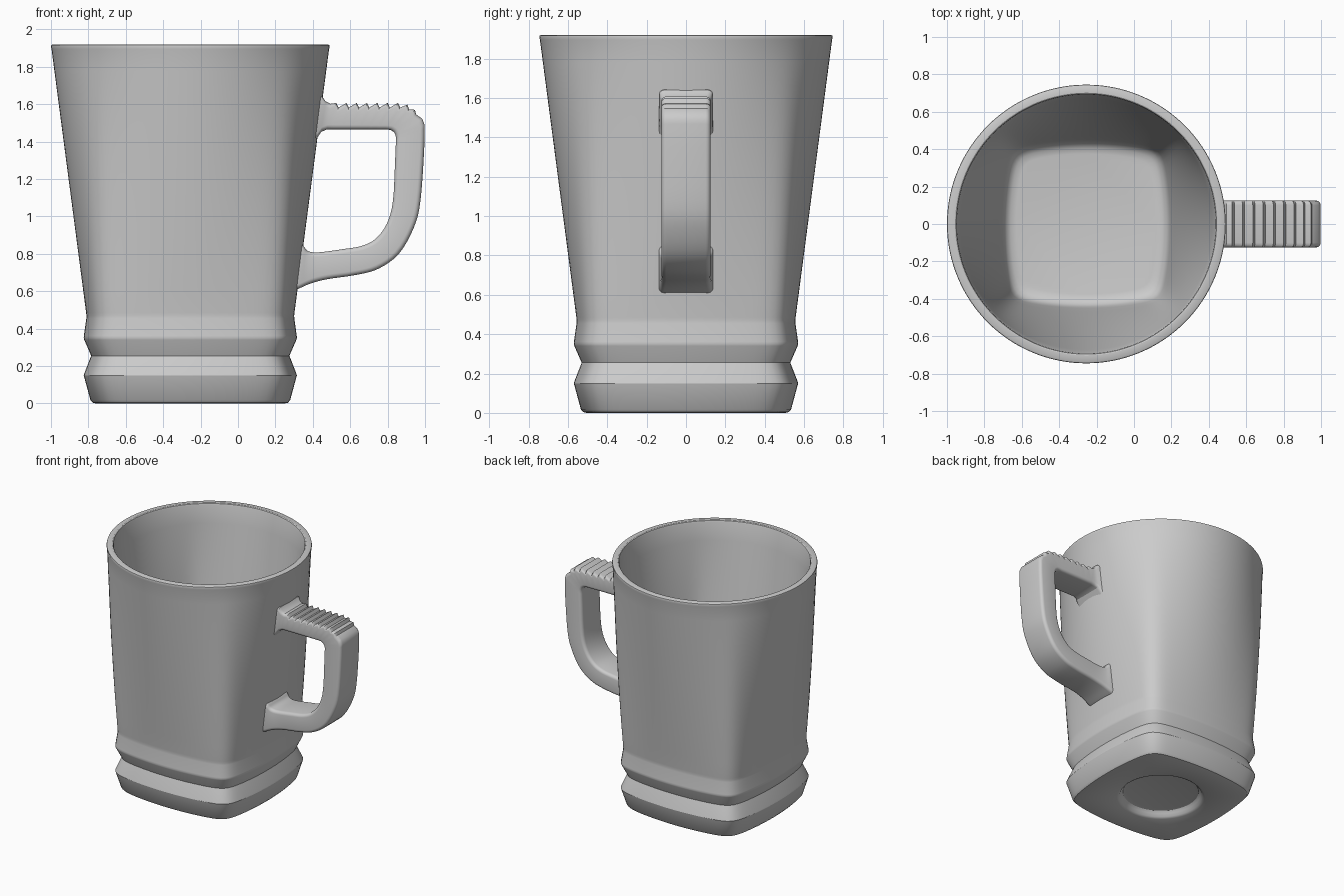
import bpy, bmesh, math

if "Cube" in bpy.data.objects:
    bpy.data.objects.remove(bpy.data.objects["Cube"])

CX = -0.255      # axis of the mug body
N = 128          # points around the body


def radius(a, roundness, ang):
    """Bulged rounded square of half width a, blended towards a circle."""
    R = 3.86 * a
    c = a - R
    total = 0
    for k in range(4):
        phi = ang - k * math.pi / 2
        r = c * math.cos(phi) + math.sqrt(R * R - (c * math.sin(phi)) ** 2)
        total += (r / a) ** -16
    square = a * total ** (-1 / 16)
    return square * (1 - roundness) + a * roundness


def loft(name, rings, closed_caps=True):
    """Skin a list of equally long point rings and cap both ends."""
    bm = bmesh.new()
    rows = [[bm.verts.new(p) for p in ring] for ring in rings]
    n = len(rows[0])
    for r0, r1 in zip(rows, rows[1:]):
        for i in range(n):
            j = (i + 1) % n
            bm.faces.new((r0[i], r0[j], r1[j], r1[i]))
    bm.faces.new(rows[0][::-1])
    bm.faces.new(rows[-1])
    bmesh.ops.recalc_face_normals(bm, faces=bm.faces)
    me = bpy.data.meshes.new(name)
    bm.to_mesh(me)
    bm.free()
    ob = bpy.data.objects.new(name, me)
    bpy.context.collection.objects.link(ob)
    bpy.ops.object.select_all(action='DESELECT')
    bpy.context.view_layer.objects.active = ob
    ob.select_set(True)
    bpy.ops.object.shade_smooth_by_angle(angle=math.radians(32))
    return ob


def span(p, q, steps):
    """Points from p towards q, leaving out both ends."""
    return [tuple(a + (b - a) * k / steps for a, b in zip(p, q))
            for k in range(1, steps)]


# Mug body: (half width, height, roundness) from recess, up outside, down inside
low, high = (0.557, 0.485, 0.0), (0.742, 1.895, 1.0)
in_high, in_low = (0.692, 1.905, 1.0), (0.45, 0.24, 0.0)
profile = [(0.25, 0.05, 1), (0.275, 0.045, 1), (0.29, 0.03, 1),
           (0.302, 0.01, 1), (0.32, 0.0, 1),
           (0.505, 0, 0), (0.522, 0.004, 0), (0.534, 0.018, 0),
           (0.567, 0.14, 0), (0.57, 0.15, 0), (0.567, 0.16, 0),
           (0.53, 0.255, 0),
           (0.567, 0.34, 0), (0.57, 0.35, 0), (0.569, 0.362, 0),
           (0.556, 0.455, 0), (0.5555, 0.47, 0), low]
profile += span(low, high, 12)
profile += [high, (0.745, 1.908, 1), (0.743, 1.916, 1), (0.736, 1.92, 1),
            (0.702, 1.92, 1), (0.696, 1.916, 1), in_high]
profile += span(in_high, in_low, 12)
profile += [in_low, (0.442, 0.20, 0), (0.428, 0.172, 0),
            (0.405, 0.156, 0), (0.375, 0.15, 0)]

rings = []
for a, z, rd in profile:
    ring = []
    for i in range(N):
        t = 2 * math.pi * i / N
        r = radius(a, rd, t)
        ring.append((CX + r * math.cos(t), r * math.sin(t), z))
    rings.append(ring)
loft("mug_body", rings)

# Handle stations: outer x, z, inner x, z, half depth
W = 0.125
stations = [(0.41, 1.655, 0.41, 1.40, 0.137), (0.452, 1.64, 0.43, 1.43, 0.135),
            (0.468, 1.615, 0.445, 1.452, 0.129), (0.495, 1.602, 0.475, 1.465, W)]
# Stepped thumb grip along the top
for i in range(7):
    x = 0.525 + 0.055 * i
    for dx, z in ((0, 1.607), (0.012, 1.582)):
        stations.append((x + dx, z, 0.49 + (x + dx - 0.51) * 0.85, 1.465, W))
stations += [(0.906, 1.598, 0.812, 1.463, W), (0.915, 1.572, 0.82, 1.46, W),
             (0.946, 1.570, 0.832, 1.452, W), (0.952, 1.546, 0.836, 1.447, W),
             (0.985, 1.522, 0.842, 1.435, W)]
# Smooth grip and lower arm
sweep = [(0.998, 1.49, 0.845, 1.42, W), (0.995, 1.35, 0.84, 1.30, W),
         (0.975, 1.08, 0.828, 1.08, W), (0.94, 0.94, 0.795, 0.96, W),
         (0.86, 0.80, 0.735, 0.88, W), (0.75, 0.72, 0.66, 0.842, W),
         (0.63, 0.687, 0.56, 0.825, W), (0.48, 0.665, 0.43, 0.808, W),
         (0.39, 0.642, 0.375, 0.815, 0.13), (0.32, 0.612, 0.347, 0.845, 0.137),
         (0.285, 0.60, 0.31, 0.87, 0.138)]


def spline(pts, steps):
    out = []
    for k in range(len(pts) - 1):
        p0, p1 = pts[max(k - 1, 0)], pts[k]
        p2, p3 = pts[k + 1], pts[min(k + 2, len(pts) - 1)]
        for s in range(steps):
            t = s / steps
            out.append(tuple(
                0.5 * (2 * b + (c - a) * t + (2 * a - 5 * b + 4 * c - d) * t * t
                       + (3 * b - a - 3 * c + d) * t ** 3)
                for a, b, c, d in zip(p0, p1, p2, p3)))
    return out + [pts[-1]]


stations += spline(sweep, 4)


def section(ox, oz, ix, iz, w, rad=0.025, seg=4):
    """Rounded rectangle spanning outer point to inner point."""
    length = math.hypot(ix - ox, iz - oz)
    ux, uz = (ix - ox) / length, (iz - oz) / length
    pts = []
    for q, (cy, cl) in enumerate(((w - rad, length - rad), (rad - w, length - rad),
                                  (rad - w, rad), (w - rad, rad))):
        for s in range(seg + 1):
            t = (q + s / seg) * math.pi / 2
            d = cl + rad * math.sin(t)
            pts.append((ox + ux * d, cy + rad * math.cos(t), oz + uz * d))
    return pts


loft("handle", [section(*s) for s in stations])
